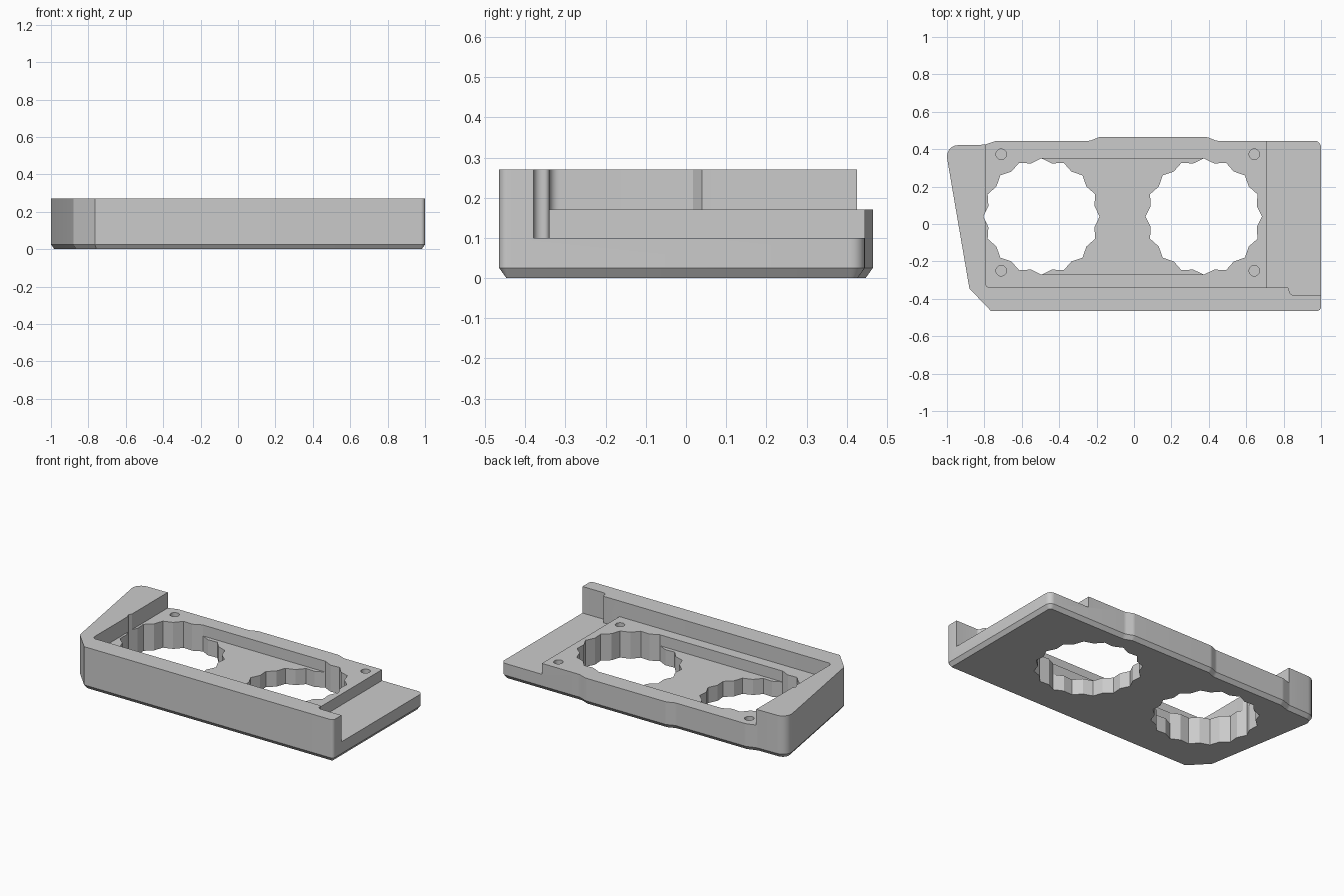
import bpy, bmesh, math
from mathutils import Vector

cube = bpy.data.objects.get("Cube")
if cube:
    bpy.data.objects.remove(cube, do_unlink=True)

grey = bpy.data.materials.new("plain_grey")
grey.use_nodes = True
grey.diffuse_color = (0.6, 0.6, 0.6, 1)
grey.node_tree.nodes["Principled BSDF"].inputs["Base Color"].default_value = (0.6, 0.6, 0.6, 1)


def polar(angle, radius):
    return Vector((math.cos(angle), math.sin(angle))) * radius


def rounded(corners, steps=6):
    """Counter-clockwise outline; a third value on a corner is its fillet radius."""
    pts = []
    for i, c in enumerate(corners):
        p = Vector(c[:2])
        if len(c) < 3:
            pts.append(p)
            continue
        a = (Vector(corners[i - 1][:2]) - p).normalized()
        b = (Vector(corners[(i + 1) % len(corners)][:2]) - p).normalized()
        half = math.acos(a.dot(b)) / 2
        centre = p + (a + b).normalized() * c[2] / math.sin(half)
        start = p + a * c[2] / math.tan(half) - centre
        end = p + b * c[2] / math.tan(half) - centre
        first = math.atan2(start.y, start.x)
        sweep = math.atan2(start.x * end.y - start.y * end.x, start.dot(end))
        pts += [centre + polar(first + sweep * k / steps, c[2]) for k in range(steps + 1)]
    return pts


def inset(pts, d):
    result = []
    for i, p in enumerate(pts):
        e1 = (p - pts[i - 1]).normalized()
        e2 = (pts[(i + 1) % len(pts)] - p).normalized()
        n1, n2 = Vector((-e1.y, e1.x)), Vector((-e2.y, e2.x))
        result.append(p + (n1 + n2) * d / (1 + n1.dot(n2)))
    return result


def loft(name, rings):
    """Closed solid through (outline, height) rings, lowest first."""
    bm = bmesh.new()
    loops = [[bm.verts.new((p.x, p.y, z)) for p in pts] for pts, z in rings]
    n = len(loops[0])
    for lo, hi in zip(loops, loops[1:]):
        for i in range(n):
            j = (i + 1) % n
            bm.faces.new((lo[i], lo[j], hi[j], hi[i]))
    bm.faces.new(loops[0][::-1])
    bm.faces.new(loops[-1])
    mesh = bpy.data.meshes.new(name)
    bm.to_mesh(mesh)
    bm.free()
    mesh.materials.append(grey)
    obj = bpy.data.objects.new(name, mesh)
    bpy.context.collection.objects.link(obj)
    return obj


def star(x, y, outer, inner, points):
    return [Vector((x, y)) + polar(math.pi * k / points, inner if k % 2 else outer)
            for k in range(points * 2)]


# Tray body with slanted left end, raised back centre and chamfered underside
outline = rounded([
    (-0.765, -0.465), (1, -0.465, 0.022), (1, 0.445, 0.035),
    (0.44, 0.445, 0.05), (0.39, 0.465, 0.05), (-0.185, 0.465, 0.05), (-0.235, 0.445, 0.05),
    (-0.735, 0.445, 0.05), (-0.8, 0.424, 0.04), (-1.011, 0.42, 0.06), (-0.88, -0.345)])
tray = loft("tray_body", [(inset(outline, 0.018), 0), (outline, 0.025), (outline, 0.27)])

TOP = 0.4
FLOOR, STEP = 0.17, 0.10
cutters = []

# Main pocket, open at the back and right
pocket = rounded([(-0.795, -0.34, 0.025), (1.2, -0.34), (1.2, 0.7), (-0.795, 0.7)])
cutters.append(loft("pocket_cutter", [(pocket, FLOOR), (pocket, TOP)]))

# Lower right shelf with the thinned end of the front rail
shelf = rounded([(0.71, -0.34), (0.83, -0.34, 0.012), (0.83, -0.38, 0.022),
                 (1.2, -0.38), (1.2, 0.7), (0.71, 0.7)])
cutters.append(loft("shelf_cutter", [(shelf, STEP), (shelf, TOP)]))

# Recess linking the two large openings
HOLES, HOLE_Y = (-0.495, 0.373), 0.04
recess = rounded([(HOLES[0], -0.27), (HOLES[1], -0.27), (HOLES[1], 0.35), (HOLES[0], 0.35)])
cutters.append(loft("recess_cutter", [(recess, STEP), (recess, 0.21)]))

# Scalloped through openings
for x in HOLES:
    ring = star(x, HOLE_Y, 0.311, 0.289, 16)
    cutters.append(loft("opening_cutter", [(ring, -0.1), (ring, TOP)]))

# Blind screw holes at the four corners
for x in (-0.71, 0.643):
    for y in (-0.25, 0.373):
        ring = star(x, y, 0.028, 0.028, 12)
        cutters.append(loft("screw_hole_cutter", [(ring, STEP), (ring, 0.22)]))

# Cut everything from the body
bpy.ops.object.select_all(action="DESELECT")
bpy.context.view_layer.objects.active = tray
tray.select_set(True)
for cutter in cutters:
    cutter.hide_render = True
    mod = tray.modifiers.new("cut", "BOOLEAN")
    mod.operation, mod.solver, mod.object = "DIFFERENCE", "EXACT", cutter
    bpy.ops.object.modifier_apply(modifier=mod.name)
    bpy.data.objects.remove(cutter, do_unlink=True)

bpy.ops.object.shade_smooth_by_angle(angle=math.radians(25))
